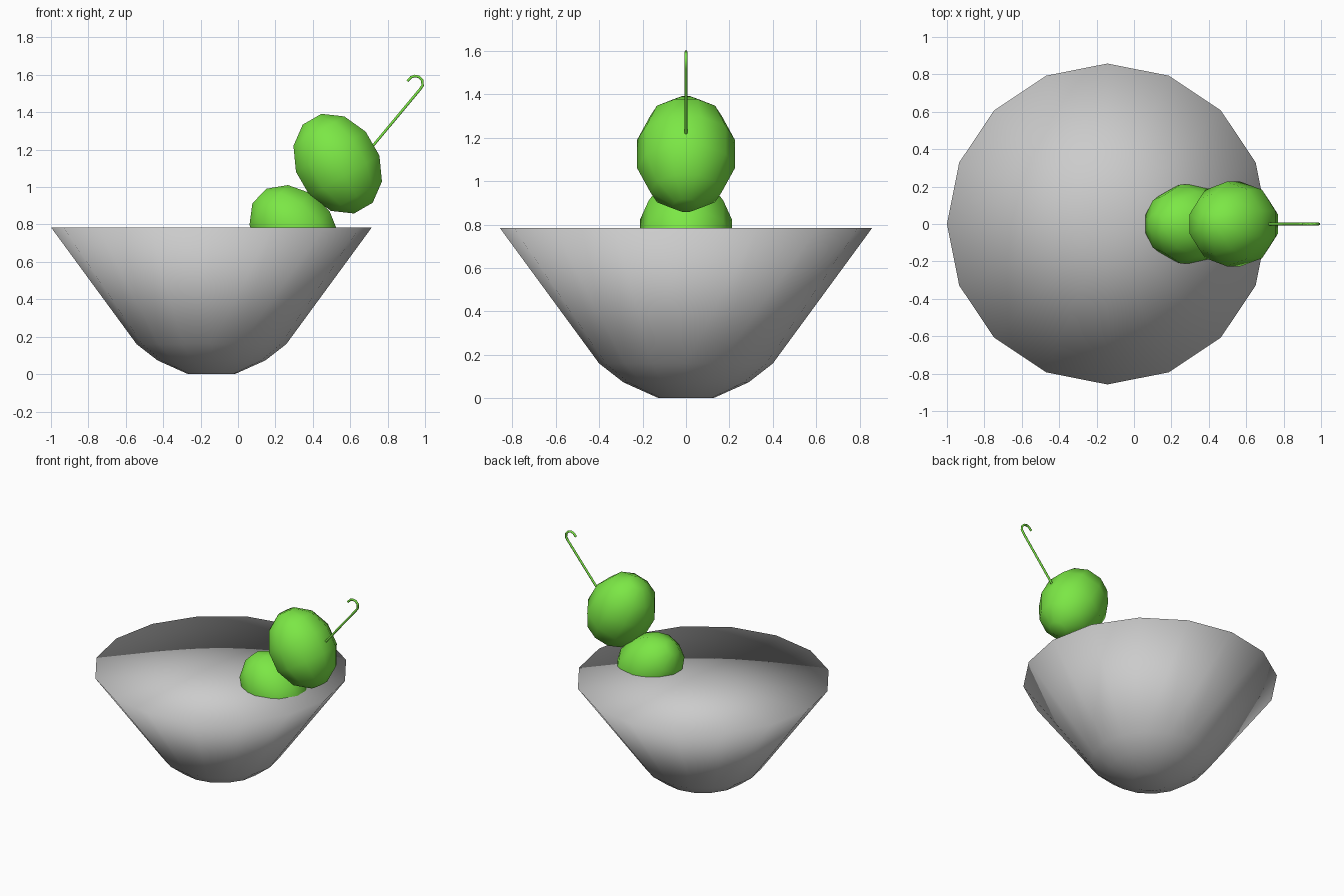
import bpy, bmesh, math
from mathutils import Matrix

if "Cube" in bpy.data.objects:
    bpy.data.objects.remove(bpy.data.objects["Cube"])

green = bpy.data.materials.new("olive_green")
green.diffuse_color = (0.2, 0.8, 0.06, 1)
green.use_nodes = True
green.node_tree.nodes["Principled BSDF"].inputs["Base Color"].default_value = green.diffuse_color


def revolve(name, profile, sides, matrix, mat=None, start=0.0):
    """Turn (radius, height) points around z; both ends close to a centre point."""
    bm = bmesh.new()
    rings = []
    for r, z in profile:
        rings.append([bm.verts.new((r * math.cos(start + math.tau * i / sides),
                                    r * math.sin(start + math.tau * i / sides), z))
                      for i in range(sides)])
    low = bm.verts.new((0, 0, profile[0][1]))
    top = bm.verts.new((0, 0, profile[-1][1]))
    for i in range(sides):
        j = (i + 1) % sides
        for a, b in zip(rings, rings[1:]):
            bm.faces.new((a[i], a[j], b[j], b[i]))
        bm.faces.new((low, rings[0][j], rings[0][i]))
        bm.faces.new((top, rings[-1][i], rings[-1][j]))
    for f in bm.faces:
        f.smooth = True
    bm.transform(matrix)
    bmesh.ops.recalc_face_normals(bm, faces=bm.faces)
    mesh = bpy.data.meshes.new(name)
    bm.to_mesh(mesh)
    bm.free()
    obj = bpy.data.objects.new(name, mesh)
    bpy.context.collection.objects.link(obj)
    if mat:
        mesh.materials.append(mat)
    return obj


# Filled bowl of drink: smooth normals run over the rim onto the flat surface
revolve("filled_bowl", [(0.125, 0), (0.288, 0.073), (0.4, 0.16), (0.858, 0.785)],
        16, Matrix.Translation((-0.142, 0, 0)))


# Olives: stretched low-poly balls with flattened ends, tilted in the xz plane
def olive(name, x, z, axis_deg, size):
    angles = [math.radians(165 - 30 * k) for k in range(6)]
    profile = [(0.234 * size * math.sin(t), 0.284 * size * math.cos(t)) for t in angles]
    tilt = Matrix.Rotation(math.radians(90 - axis_deg), 4, 'Y')
    revolve(name, profile, 10, Matrix.Translation((x, 0, z)) @ tilt, green, math.pi / 2)


olive("upper_olive", 0.533, 1.125, 120, 1.0)
olive("lower_olive", 0.300, 0.773, 136, 0.94)

# Pick with hooked end
path = [(0.10, 0.515), (0.71, 1.207), (0.972, 1.521), (0.987, 1.543), (0.985, 1.571),
        (0.968, 1.589), (0.945, 1.594), (0.925, 1.587), (0.905, 1.566)]
curve = bpy.data.curves.new("pick", 'CURVE')
curve.dimensions = '3D'
curve.bevel_depth = 0.008
curve.bevel_resolution = 1
curve.use_fill_caps = True
spline = curve.splines.new('POLY')
spline.points.add(len(path) - 1)
for p, (x, z) in zip(spline.points, path):
    p.co = (x, 0, z, 1)
curve.materials.append(green)
pick = bpy.data.objects.new("pick", curve)
bpy.context.collection.objects.link(pick)
